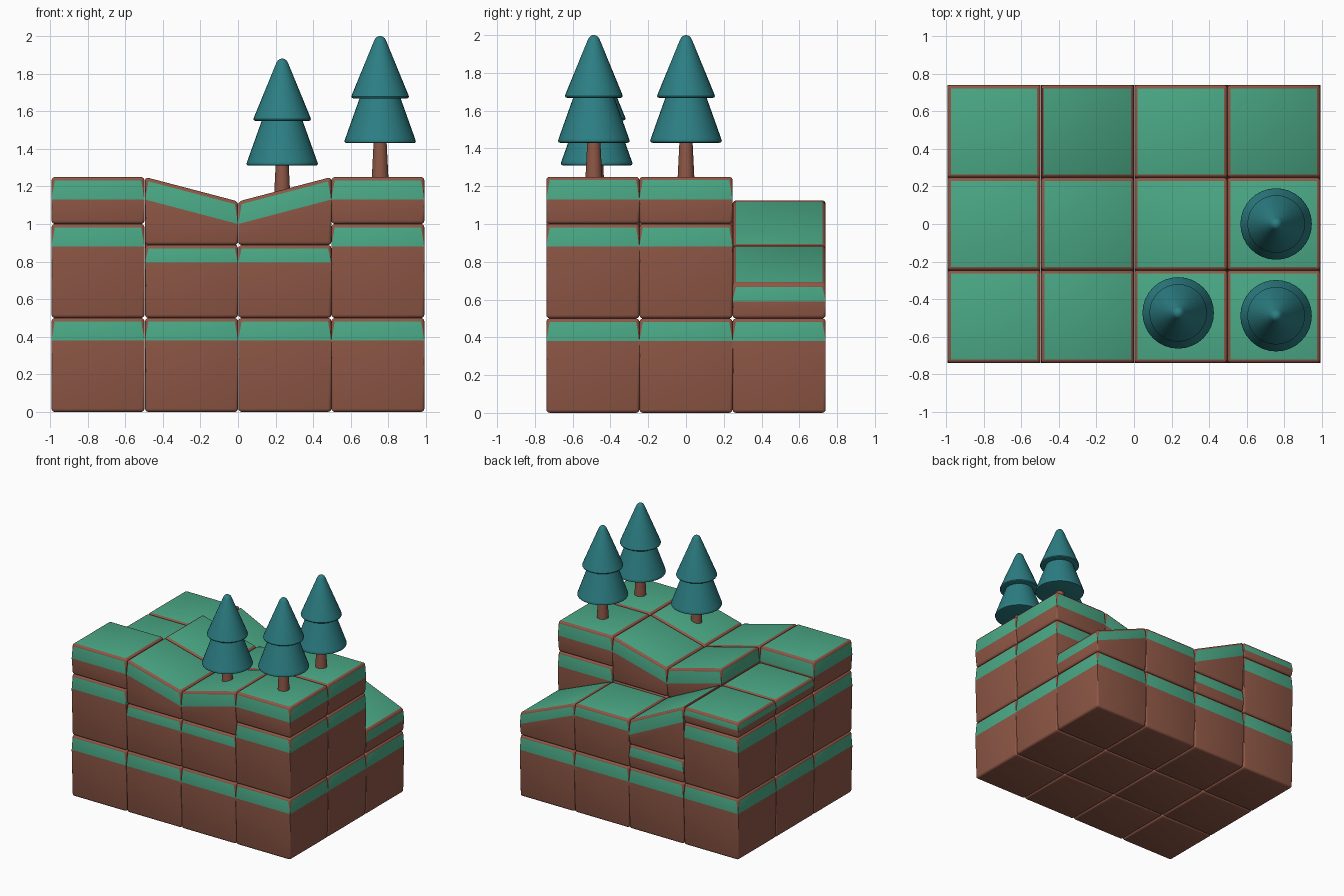
import bpy, bmesh, math

if "Cube" in bpy.data.objects:
    bpy.data.objects.remove(bpy.data.objects["Cube"])


def material(name, color):
    m = bpy.data.materials.new(name)
    m.diffuse_color = (*color, 1)
    m.use_nodes = True
    m.node_tree.nodes["Principled BSDF"].inputs["Base Color"].default_value = m.diffuse_color
    return m


SOIL = material("soil", (0.27, 0.095, 0.06))
GRASS = material("grass", (0.07, 0.40, 0.24))
NEEDLES = material("needles", (0.025, 0.21, 0.23))

W, D = 0.495, 0.493                       # cell width and depth
COLS = (-0.745, -0.247, 0.249, 0.744)     # column centres, left to right
ROWS = (-0.493, 0.0, 0.493)               # row centres, front to back


def finish(bm, name, mats):
    bmesh.ops.recalc_face_normals(bm, faces=bm.faces)
    me = bpy.data.meshes.new(name)
    bm.to_mesh(me)
    bm.free()
    for m in mats:
        me.materials.append(m)
    ob = bpy.data.objects.new(name, me)
    bpy.context.collection.objects.link(ob)
    bpy.context.view_layer.objects.active = ob
    ob.select_set(True)
    bpy.ops.object.shade_smooth_by_angle(angle=math.radians(40))
    ob.select_set(False)
    return ob


def block(name, col, row, z0, left, right, green=0.12):
    """Rounded soil block with a grass cap; top runs from left to right height."""
    cx, cy, w, d = COLS[col], ROWS[row], W / 2, D / 2
    bm = bmesh.new()
    rings = []
    for zl, zr in ((z0, z0), (left - green, right - green), (left, right)):
        rings.append([bm.verts.new((cx + sx * w, cy + sy * d, zl if sx < 0 else zr))
                      for sx, sy in ((-1, -1), (1, -1), (1, 1), (-1, 1))])
    bm.faces.new(rings[0][::-1])
    bm.faces.new(rings[2]).material_index = 1
    for k in range(2):
        for i in range(4):
            j = (i + 1) % 4
            f = bm.faces.new((rings[k][i], rings[k][j], rings[k + 1][j], rings[k + 1][i]))
            f.material_index = k
    middle = set(rings[1])
    edges = [e for e in bm.edges if not (e.verts[0] in middle and e.verts[1] in middle)]
    bmesh.ops.bevel(bm, geom=edges, offset=0.018, segments=3, profile=0.5, affect='EDGES')
    finish(bm, name, (SOIL, GRASS))


def lathe(name, profile, x, y, z, mat, n=32):
    """Closed solid turned around a vertical axis from (radius, height) points."""
    bm = bmesh.new()
    rings = [[bm.verts.new((x + r * math.cos(math.tau * i / n),
                            y + r * math.sin(math.tau * i / n), z + h))
              for i in range(n)] for r, h in profile]
    for a, b in zip(rings, rings[1:]):
        for i in range(n):
            j = (i + 1) % n
            bm.faces.new((a[i], a[j], b[j], b[i]))
    bm.faces.new(rings[0][::-1])
    bm.faces.new(rings[-1])
    finish(bm, name, (mat,))


# Bottom layer: twelve equal blocks
for r in range(3):
    for c in range(4):
        block(f"base_block_{r}_{c}", c, r, 0.0, 0.5, 0.5)

# Front and middle rows: tall end blocks with slabs, valley of slopes between
for r in (0, 1):
    for c in (0, 3):
        block(f"upper_block_{r}_{c}", c, r, 0.5, 1.0, 1.0)
    for c in (1, 2):
        block(f"valley_block_{r}_{c}", c, r, 0.5, 0.888, 0.888, 0.094)
    block(f"valley_slope_left_{r}", 1, r, 0.888, 1.25, 1.12)
    block(f"valley_slope_right_{r}", 2, r, 0.888, 1.12, 1.25)
    block(f"right_slab_{r}", 3, r, 1.0, 1.25, 1.25)
block("front_left_slab", 0, 0, 1.0, 1.25, 1.25)
block("middle_left_slab", 0, 1, 1.0, 1.125, 1.125, 0.062)

# Back row: steps down from left to right
block("back_left_block", 0, 2, 0.5, 1.0, 1.0)
block("back_left_slab", 0, 2, 1.0, 1.125, 1.125, 0.062)
block("back_slope_base", 1, 2, 0.5, 0.688, 0.688, 0.094)
block("back_upper_slope", 1, 2, 0.688, 1.125, 0.885)
block("back_flat_block", 2, 2, 0.5, 0.888, 0.888, 0.094)
block("back_lower_slope", 3, 2, 0.5, 0.888, 0.685, 0.094)

# Trees: tapered trunk and two rounded conical tiers
TRUNK = ((0.046, -0.04), (0.044, 0.0), (0.034, 0.2))
LOWER = ((0.03, 0.18), (0.178, 0.18), (0.187, 0.183), (0.19, 0.191), (0.186, 0.203),
         (0.105, 0.43))
UPPER = ((0.03, 0.418), (0.142, 0.418), (0.150, 0.421), (0.153, 0.428), (0.149, 0.44),
         (0.032, 0.725), (0.025, 0.738), (0.014, 0.747), (0.003, 0.75))
for i, (x, y, z) in enumerate(((0.756, 0.0, 1.25), (0.756, -0.488, 1.25),
                               (0.235, -0.473, 1.13))):
    lathe(f"tree_trunk_{i}", TRUNK, x, y, z, SOIL)
    lathe(f"tree_lower_tier_{i}", LOWER, x, y, z, NEEDLES)
    lathe(f"tree_upper_tier_{i}", UPPER, x, y, z, NEEDLES)
